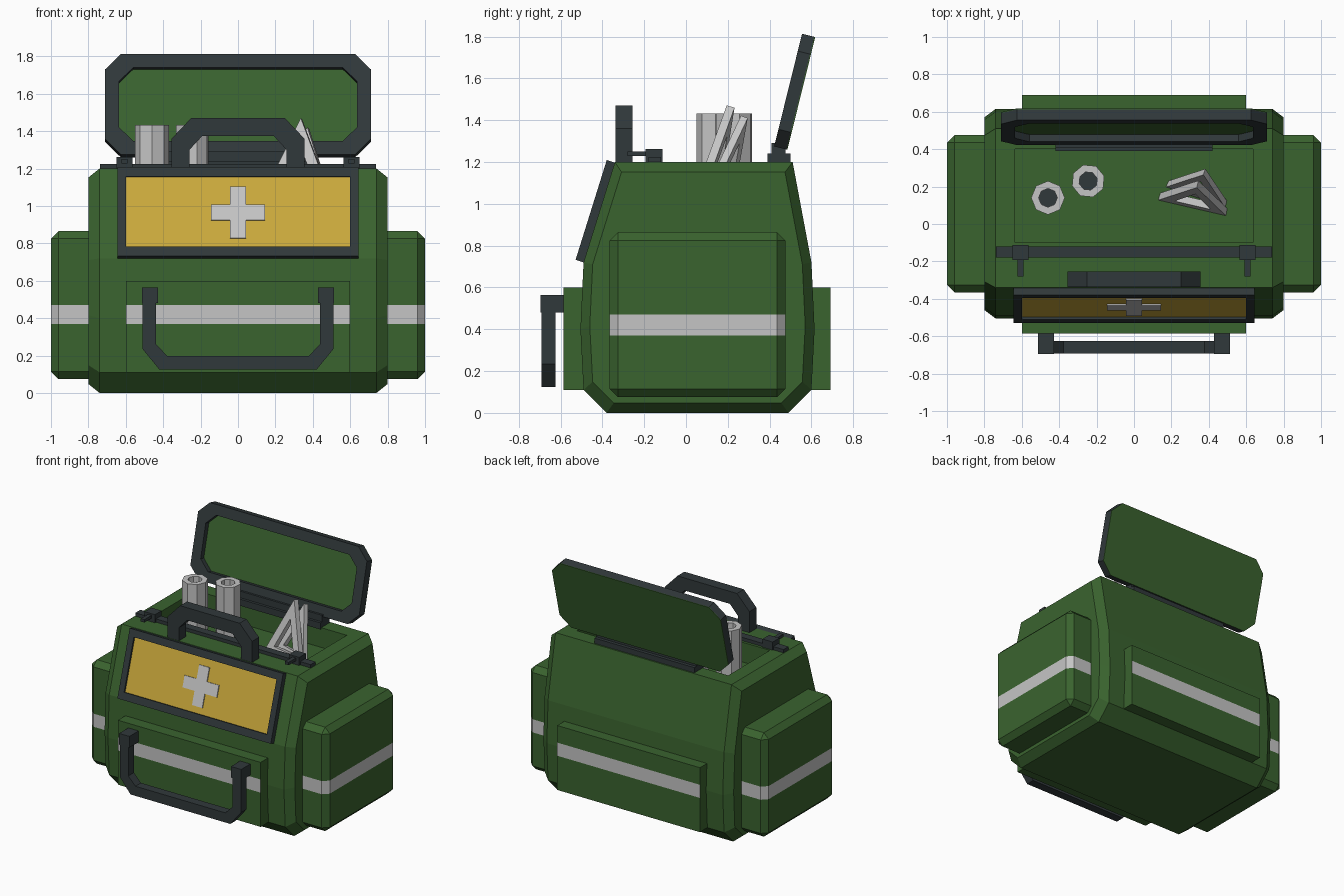
import bpy, bmesh, math
from mathutils import Vector, Matrix

cube = bpy.data.objects.get("Cube")
if cube:
    bpy.data.objects.remove(cube, do_unlink=True)


def material(name, rgb):
    m = bpy.data.materials.new(name)
    m.use_nodes = True
    m.diffuse_color = (*rgb, 1)
    m.node_tree.nodes["Principled BSDF"].inputs["Base Color"].default_value = (*rgb, 1)
    return m


GREEN = material("canvas green", (0.042, 0.125, 0.028))
DARK = material("dark trim", (0.03, 0.04, 0.043))
GREY = material("light grey", (0.56, 0.56, 0.56))
YELLOW = material("panel yellow", (0.6, 0.4, 0.045))


def finish(name, bm, *mats):
    bmesh.ops.recalc_face_normals(bm, faces=bm.faces)
    me = bpy.data.meshes.new(name)
    bm.to_mesh(me)
    bm.free()
    for m in mats:
        me.materials.append(m)
    ob = bpy.data.objects.new(name, me)
    bpy.context.collection.objects.link(ob)
    return ob


def loft(rings, closed=False):
    """Skin a row of rings; cap the ends, or join last to first."""
    bm = bmesh.new()
    rows = [[bm.verts.new(p) for p in r] for r in rings]
    pairs = list(zip(rows, rows[1:])) + ([(rows[-1], rows[0])] if closed else [])
    for a, b in pairs:
        for i in range(len(a)):
            j = (i + 1) % len(a)
            bm.faces.new((a[i], a[j], b[j], b[i]))
    if not closed:
        bm.faces.new(rows[0])
        bm.faces.new(rows[-1])
    bm.faces.ensure_lookup_table()
    return bm


def frame(origin, up=(0, 0, 1)):
    """Map (across, up, outward) to space, on a plane leaning about x."""
    o, v = Vector(origin), Vector(up).normalized()
    n = Vector((1, 0, 0)).cross(v)
    return lambda a, b, c: o + Vector((a, 0, 0)) + v * b + n * c


def prism(name, pts, f, c0, c1, mat):
    return finish(name, loft([[f(a, b, c) for a, b in pts] for c in (c0, c1)]), mat)


def ring_frame(name, outer, inner, f, c0, c1, mat):
    rings = [[f(a, b, c) for a, b in pts]
             for pts, c in ((outer, c0), (outer, c1), (inner, c1), (inner, c0))]
    return finish(name, loft(rings, True), mat)


def box_bm(lo, hi, bevel=0):
    bm = bmesh.new()
    bmesh.ops.create_cube(bm, size=1)
    lo, hi = Vector(lo), Vector(hi)
    bmesh.ops.scale(bm, vec=hi - lo, verts=bm.verts)
    bmesh.ops.translate(bm, vec=(lo + hi) / 2, verts=bm.verts)
    if bevel:
        bmesh.ops.bevel(bm, geom=bm.edges[:], offset=bevel, segments=1, affect='EDGES')
    return bm


def box(name, lo, hi, mat):
    return finish(name, box_bm(lo, hi), mat)


def rect(w, b0, b1):
    return [(-w, b0), (w, b0), (w, b1), (-w, b1)]


def octagon(w, b0, b1, c):
    return [(-w, b0 + c), (c - w, b0), (w - c, b0), (w, b0 + c),
            (w, b1 - c), (w - c, b1), (c - w, b1), (-w, b1 - c)]


def mirrored(half):
    return half + [(-a, b) for a, b in reversed(half)]


def striped_pocket(name, lo, hi, bevel, all_round):
    bm = box_bm(lo, hi, bevel)
    for z in (0.37, 0.47):
        bmesh.ops.bisect_plane(bm, geom=bm.verts[:] + bm.edges[:] + bm.faces[:],
                               plane_co=(0, 0, z), plane_no=(0, 0, 1))
    bm.normal_update()
    for f in bm.faces:
        if 0.37 < f.calc_center_median().z < 0.47 and (all_round or abs(f.normal.y) > 0.9):
            f.material_index = 1
    finish(name, bm, GREEN, GREY)


# Bag body, with chamfered ends and an open compartment in the top
profile = [(-0.38, 0), (0.49, 0), (0.6, 0.11), (0.615, 0.4), (0.6, 0.72), (0.51, 1.2),
           (-0.34, 1.2), (-0.49, 0.72), (-0.505, 0.4), (-0.49, 0.11)]
rings = []
for x, s in ((-0.8, 0.92), (-0.74, 1), (0.74, 1), (0.8, 0.92)):
    rings.append([(x, 0.055 + (y - 0.055) * s, 0.6 + (z - 0.6) * s) for y, z in profile])
bm = loft(rings)
bmesh.ops.recalc_face_normals(bm, faces=bm.faces)
top = max(bm.faces, key=lambda f: f.calc_center_median().z)
bmesh.ops.inset_individual(bm, faces=[top], thickness=0.05)
for v in top.verts:
    v.co = (math.copysign(0.635, v.co.x), 0.4 if v.co.y > 0.1 else -0.1, 1.2)
floor = bmesh.ops.extrude_discrete_faces(bm, faces=[top])["faces"][0]
bmesh.ops.translate(bm, vec=(0, 0, -0.15), verts=floor.verts)
finish("bag_body", bm, GREEN)

# Pockets with reflective stripes
striped_pocket("left_pocket", (0.7, -0.365, 0.075), (1, 0.475, 0.865), 0.04, True)
striped_pocket("right_pocket", (-1, -0.365, 0.075), (-0.7, 0.475, 0.865), 0.04, True)
striped_pocket("front_pocket", (-0.6, -0.585, 0.11), (0.6, -0.45, 0.6), 0, False)
striped_pocket("back_pocket", (-0.6, 0.55, 0.11), (0.6, 0.69, 0.6), 0, False)

# Sloping front panel with a cross
slope = frame((0, -0.49, 0.72), (0, 0.15, 0.48))
ring_frame("panel_frame", rect(0.645, 0, 0.5), rect(0.6, 0.055, 0.447), slope, -0.01, 0.04, DARK)
prism("panel", rect(0.605, 0.05, 0.45), slope, -0.005, 0.026, YELLOW)
t, r, mid = 0.043, 0.144, 0.247
cross = mirrored([(t, mid - r), (t, mid - t), (r, mid - t), (r, mid + t), (t, mid + t), (t, mid + r)])
prism("panel_cross", cross, slope, 0.026, 0.034, GREY)

# Carry handle on top
arch = mirrored([(0.355, 1.19), (0.355, 1.36), (0.25, 1.47)])
arch += mirrored([(-0.26, 1.19), (-0.26, 1.3), (-0.19, 1.375)])
prism("top_handle", arch, frame((0, 0, 0)), 0.255, 0.338, DARK)

# Hanging front handle and its mounts
loop = mirrored([(0.51, 0.56), (0.51, 0.235), (0.42, 0.125)])
loop += mirrored([(-0.438, 0.56), (-0.438, 0.26), (-0.378, 0.198)])
prism("front_handle", loop, frame((0, 0, 0)), 0.625, 0.692, DARK)
for side, s in (("left", 1), ("right", -1)):
    x = s * 0.47
    box(side + "_handle_mount", (x - 0.043, -0.695, 0.48), (x + 0.043, -0.57, 0.565), DARK)

# Open lid, leaning back
lean = frame((0, 0.48, 1.26), (0, 0.24, 0.97))
outer, inner = octagon(0.71, 0, 0.555, 0.085), octagon(0.635, 0.075, 0.48, 0.075)
ring_frame("lid_frame", outer, inner, lean, 0, 0.06, DARK)
prism("lid_lining", inner, lean, 0, 0.02, GREEN)
prism("lid_back", outer, lean, -0.005, 0, GREEN)
box("hinge_base", (-0.42, 0.39, 1.19), (0.42, 0.5, 1.24), DARK)
box("hinge_bar", (-0.42, 0.41, 1.23), (0.42, 0.475, 1.29), DARK)

# Zip rail with sliders and pull tabs
box("zip_rail", (-0.737, -0.18, 1.19), (0.737, -0.12, 1.225), DARK)
for side, s in (("left", 1), ("right", -1)):
    x = s * 0.607
    box(side + "_zip_slider", (x - 0.043, -0.193, 1.2), (x + 0.043, -0.113, 1.262), DARK)
    box(side + "_zip_pull", (x - 0.015, -0.28, 1.228), (x + 0.015, -0.19, 1.25), DARK)

# Rolled tubes with dark hollow ends
for i, (x, y) in enumerate(((-0.46, 0.14), (-0.245, 0.23))):
    rings = []
    for rad, z in ((0.09, 1.05), (0.09, 1.432), (0.05, 1.432), (0.05, 1.39)):
        rings.append([(x + rad * math.cos(k * math.tau / 8 + 0.3 * i),
                       y + rad * math.sin(k * math.tau / 8 + 0.3 * i), z) for k in range(8)])
    bm = loft(rings)
    bm.faces[-1].material_index = 1
    finish("tube_%d" % (i + 1), bm, GREY, DARK)

# Pair of hollow triangles leaning in the compartment
triangle, hole = [(-0.185, 0), (0.185, 0), (0, 0.43)], [(-0.1, 0.055), (0.1, 0.055), (0, 0.29)]
for i, (loc, tilt, turn, size) in enumerate((((0.315, 0.105, 1.05), 15, -13, 1),
                                             ((0.335, 0.16, 1.05), 19, -19, 0.9))):
    ob = ring_frame("triangle_%d" % (i + 1), triangle, hole, frame((0, 0, 0)), -0.02, 0.02, GREY)
    ob.data.transform(Matrix.Translation(loc) @ Matrix.Rotation(math.radians(turn), 4, 'Z')
                      @ Matrix.Rotation(math.radians(-tilt), 4, 'X') @ Matrix.Scale(size, 4))
